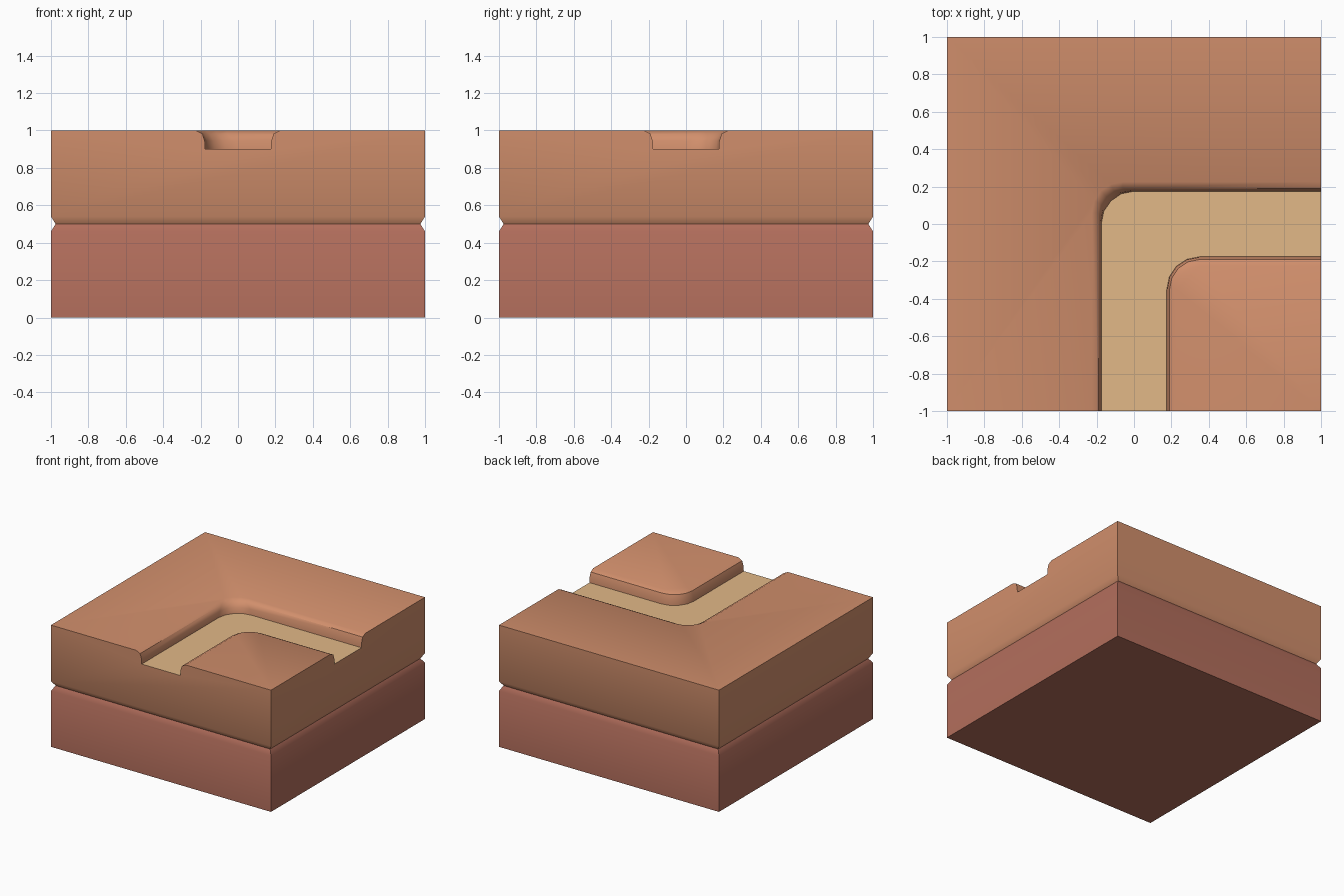
import bpy, bmesh
from math import cos, sin, pi, radians

if "Cube" in bpy.data.objects:
    bpy.data.objects.remove(bpy.data.objects["Cube"])

SEG = 4          # segments in each bend
GROOVE = 0.025   # depth of the groove between the two layers


def material(name, rgb):
    m = bpy.data.materials.new(name)
    m.diffuse_color = (*rgb, 1)
    m.use_nodes = True
    m.node_tree.nodes["Principled BSDF"].inputs["Base Color"].default_value = m.diffuse_color
    return m


def rail(offset, centre, z):
    """Line from the front edge, round the bend, to the right edge."""
    r = centre + offset
    bend = [(centre - r * cos(i / SEG * pi / 2), -centre + r * sin(i / SEG * pi / 2), z)
            for i in range(SEG + 1)]
    return [(-offset, -1, z)] + bend + [(1, offset, z)]


def square(half, z):
    return [(-half, -half, z), (half, -half, z), (half, half, z), (-half, half, z)]


def build(name, faces, mat):
    bm = bmesh.new()
    for f in faces:
        bm.faces.new([bm.verts.new(p) for p in f])
    bmesh.ops.remove_doubles(bm, verts=bm.verts, dist=1e-4)
    bmesh.ops.recalc_face_normals(bm, faces=bm.faces)
    me = bpy.data.meshes.new(name)
    bm.to_mesh(me)
    bm.free()
    ob = bpy.data.objects.new(name, me)
    bpy.context.collection.objects.link(ob)
    me.materials.append(mat)
    bpy.ops.object.select_all(action='DESELECT')
    ob.select_set(True)
    bpy.context.view_layer.objects.active = ob
    bpy.ops.object.shade_smooth_by_angle(angle=radians(40))
    return ob


def bands(a, b, closed=False):
    n = len(a)
    return [(a[i], a[(i + 1) % n], b[(i + 1) % n], b[i]) for i in range(n if closed else n - 1)]


# trench walls: (half width, outer bend centre, height), floor to lip
profile = [(0.175, 0.0, 0.9), (0.178, -0.015, 0.945), (0.19, -0.06, 0.982), (0.225, -0.06, 1.0)]
outer = [rail(w, c, z) for w, c, z in profile]
inner = [rail(-w, 0.35, z) for w, c, z in profile]

# upper earth layer with the curved trench
faces = []
for side in (outer, inner):
    for lo, hi in zip(side, side[1:]):
        faces += bands(lo, hi)
faces.append(outer[-1] + [(1, 1, 1), (-1, 1, 1), (-1, -1, 1)])
faces.append(inner[-1] + [(1, -1, 1)])
low = square(1, 0.54)
faces += bands(square(1 - GROOVE, 0.5), low, True)
top = square(1, 1)
for end, a, b, near, far in ((0, 0, 1, outer, inner), (-1, 1, 2, inner, outer)):
    cut = [r[end] for r in reversed(near)] + [r[end] for r in far]
    faces.append([low[b], low[a], top[a]] + cut + [top[b]])
for a, b in ((2, 3), (3, 0)):
    faces.append([low[a], low[b], top[b], top[a]])
build("upper_earth_layer", faces, material("earth", (0.64, 0.275, 0.15)))

# sandy path on the trench floor
build("path", bands(inner[0], outer[0]), material("sand", (0.76, 0.48, 0.245)))
me = bpy.data.objects["path"].data
if me.polygons[0].normal.z < 0:
    me.flip_normals()

# lower earth layer
rings = [square(1, 0), square(1, 0.46), square(1 - GROOVE, 0.5)]
faces = [rings[0]] + bands(rings[0], rings[1], True) + bands(rings[1], rings[2], True)
build("lower_earth_layer", faces, material("dark_earth", (0.45, 0.156, 0.107)))
